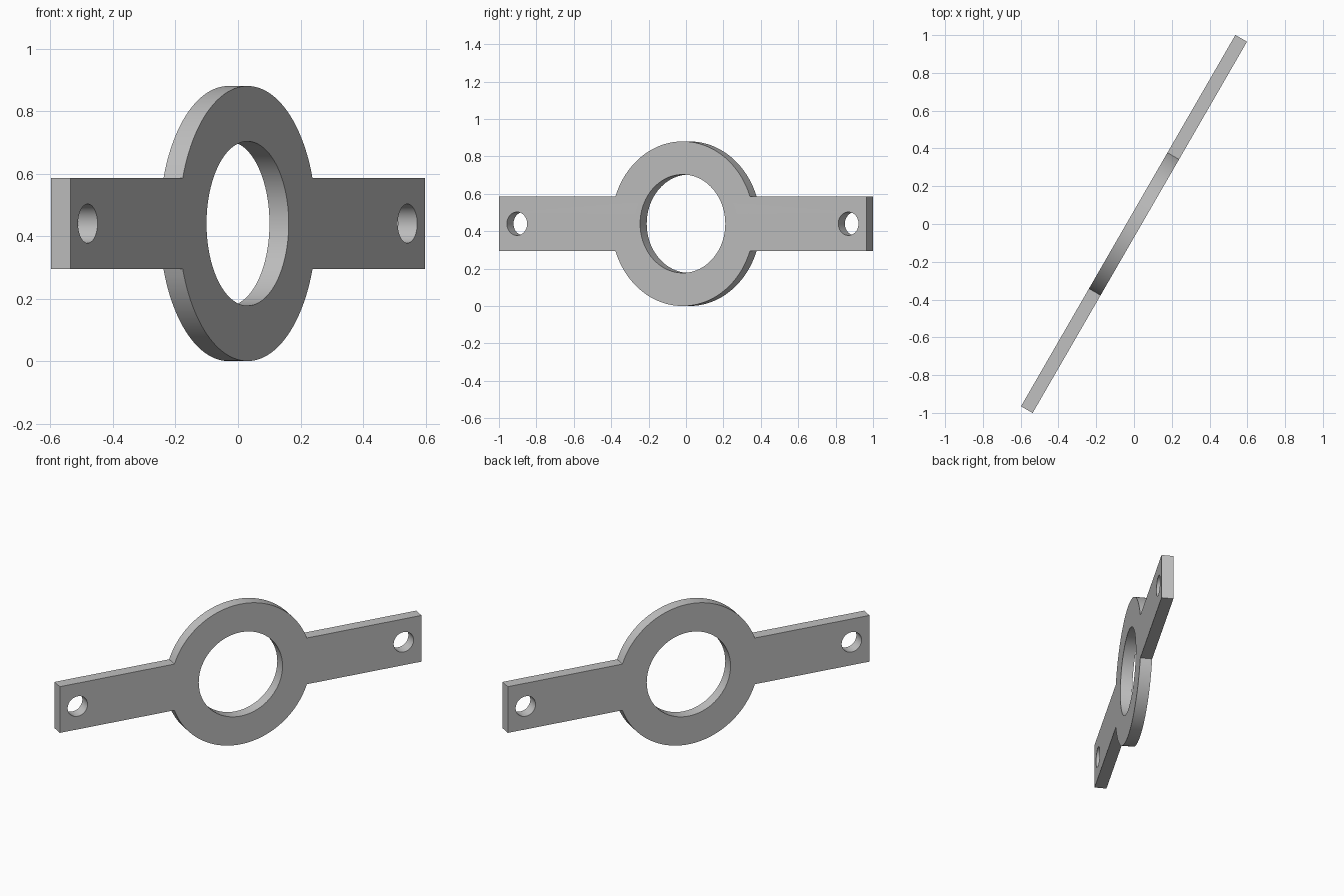
import bpy, bmesh
from math import asin, cos, sin, pi, radians
from mathutils import Matrix

if "Cube" in bpy.data.objects:
    bpy.data.objects.remove(bpy.data.objects["Cube"], do_unlink=True)

RING_R, BORE_R, BOLT_R = 0.44, 0.263, 0.0625
ARM_END, ARM_HALF, BOLT_X = 1.135, 0.145, 1.023
THICK = 0.071


def arc(cx, r, a0, a1, n):
    return [(cx + r * cos(a0 + (a1 - a0) * i / n), r * sin(a0 + (a1 - a0) * i / n))
            for i in range(n + 1)]


def circle(cx, r, n):
    return arc(cx, r, 0, 2 * pi, n)[:-1]


# Outline: upper ring arc, left arm end, lower ring arc, right arm end
a = asin(ARM_HALF / RING_R)
upper = arc(0, RING_R, a, pi - a, 48) + [(-ARM_END, ARM_HALF)]
outline = upper + [(-ARM_END, -ARM_HALF)]
outline += arc(0, RING_R, pi + a, 2 * pi - a, 48)
outline += [(ARM_END, -ARM_HALF), (ARM_END, ARM_HALF)]
loops = [outline, circle(0, BORE_R, 96),
         circle(-BOLT_X, BOLT_R, 48), circle(BOLT_X, BOLT_R, 48)]

# Flat profile with holes, extruded to the plate thickness
curve = bpy.data.curves.new("plate_profile", 'CURVE')
curve.dimensions = '2D'
curve.fill_mode = 'BOTH'
curve.extrude = THICK / 2
for pts in loops:
    s = curve.splines.new('POLY')
    s.points.add(len(pts) - 1)
    for p, (x, y) in zip(s.points, pts):
        p.co = (x, y, 0, 1)
    s.use_cyclic_u = True
profile = bpy.data.objects.new("plate_profile", curve)
bpy.context.collection.objects.link(profile)
bpy.context.view_layer.update()
mesh = bpy.data.meshes.new_from_object(
    profile.evaluated_get(bpy.context.evaluated_depsgraph_get()))
bpy.data.objects.remove(profile, do_unlink=True)

# Stand the plate upright, turned about the vertical axis
mesh.transform(Matrix.Translation((0, 0, RING_R)) @ Matrix.Rotation(radians(60), 4, 'Z')
               @ Matrix.Rotation(radians(90), 4, 'X'))
bm = bmesh.new()
bm.from_mesh(mesh)
bmesh.ops.remove_doubles(bm, verts=bm.verts, dist=1e-5)
bmesh.ops.recalc_face_normals(bm, faces=bm.faces)
bm.to_mesh(mesh)
bm.free()

# Plain grey finish
grey = bpy.data.materials.new("plain_grey")
grey.use_nodes = True
colour = (0.53, 0.53, 0.53, 1)
grey.diffuse_color = colour
grey.node_tree.nodes["Principled BSDF"].inputs["Base Color"].default_value = colour
mesh.materials.clear()
mesh.materials.append(grey)

plate = bpy.data.objects.new("ring_bracket", mesh)
mesh.name = "ring_bracket"
bpy.context.collection.objects.link(plate)
bpy.ops.object.select_all(action='DESELECT')
plate.select_set(True)
bpy.context.view_layer.objects.active = plate
bpy.ops.object.shade_smooth_by_angle(angle=radians(30))
